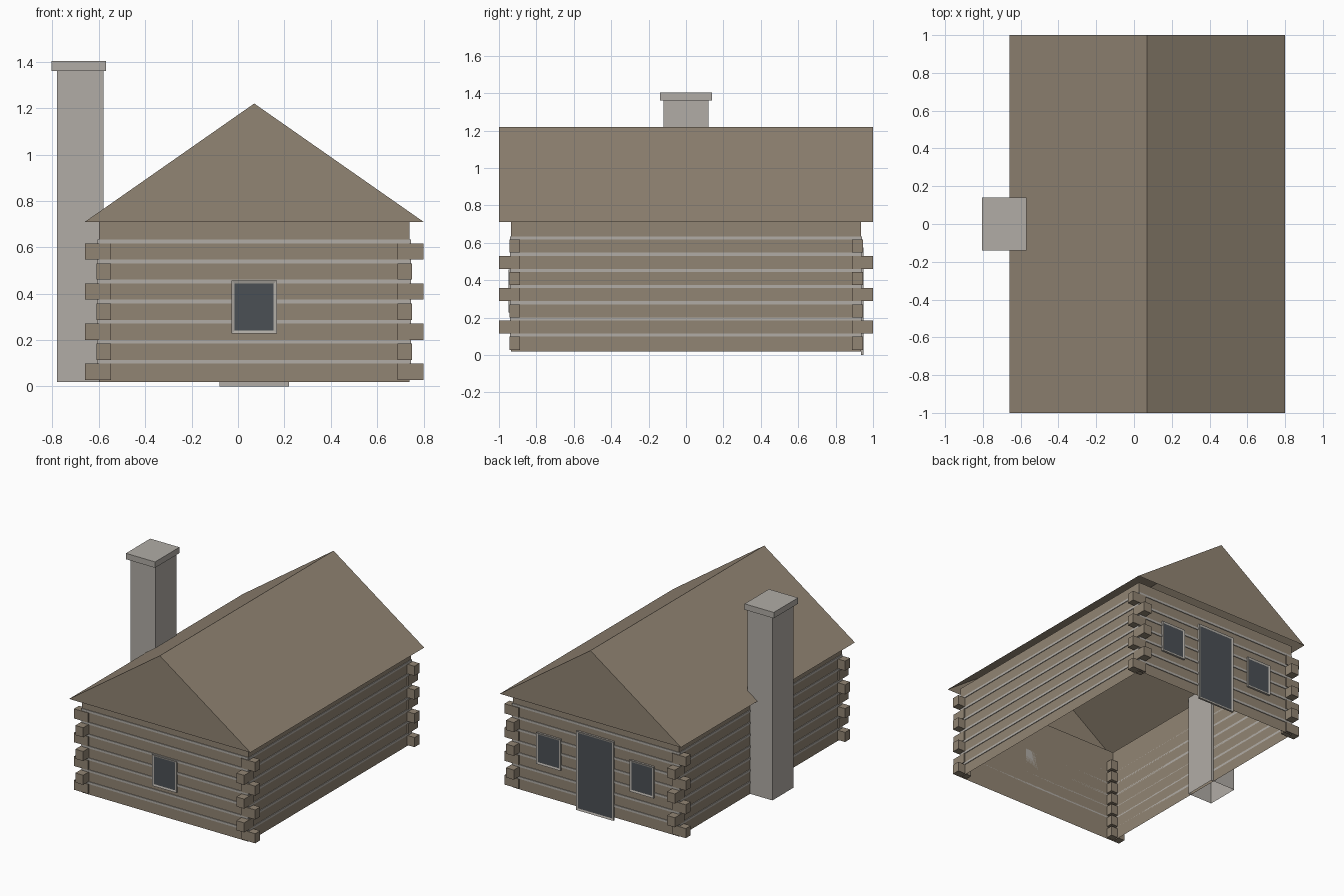
import bpy
import bmesh
from mathutils import Vector

if "Cube" in bpy.data.objects:
    bpy.data.objects.remove(bpy.data.objects["Cube"], do_unlink=True)


def make_material(name, rgb):
    m = bpy.data.materials.new(name)
    m.use_nodes = True
    color = (*rgb, 1)
    m.diffuse_color = color
    m.node_tree.nodes["Principled BSDF"].inputs["Base Color"].default_value = color
    return m


wood = make_material("brown wood", (0.285, 0.232, 0.172))
stone = make_material("pale grey", (0.44, 0.415, 0.38))
glass = make_material("dark glass", (0.07, 0.08, 0.09))

MID = 0.07           # centre of the house across its width
HALF_X, HALF_Y = 0.67, 0.935
BASE, EAVE, RIDGE = 0.02, 0.71, 1.22
ROOF_X, ROOF_Y = 0.73, 1.0
LOG_STEP, LOG_H = 0.0865, 0.07


def finish(bm, name, *mats):
    mesh = bpy.data.meshes.new(name)
    bm.to_mesh(mesh)
    bm.free()
    ob = bpy.data.objects.new(name, mesh)
    for m in mats:
        mesh.materials.append(m)
    bpy.context.collection.objects.link(ob)
    return ob


def add_box(bm, x, y, z, open_sides=()):
    """Box between (min, max) pairs; open_sides lists z directions left open."""
    verts = bmesh.ops.create_cube(bm, size=1)["verts"]
    for v in verts:
        v.co = Vector([(a + b) / 2 + c * abs(b - a)
                       for (a, b), c in zip((x, y, z), v.co)])
    faces = list({f for v in verts for f in v.link_faces})
    bm.normal_update()
    gone = [f for f in faces if any(f.normal.z * s > 0.9 for s in open_sides)]
    if gone:
        bmesh.ops.delete(bm, geom=gone, context="FACES")
    return [f for f in faces if f.is_valid]


def box(name, mat, *args, **kw):
    bm = bmesh.new()
    add_box(bm, *args, **kw)
    return finish(bm, name, mat)


# Hollow walls, open above and below
box("walls", wood, (MID - HALF_X, MID + HALF_X), (-HALF_Y, HALF_Y),
    (BASE, EAVE), open_sides=(-1, 1))

# Open-bottomed gable roof: two slopes and two gable triangles
bm = bmesh.new()
ends = []
for y in (-ROOF_Y, ROOF_Y):
    tri = [bm.verts.new(p) for p in ((MID - ROOF_X, y, EAVE),
                                     (MID + ROOF_X, y, EAVE), (MID, y, RIDGE))]
    bm.faces.new(tri)
    ends.append(tri)
for a, b in ((0, 2), (2, 1)):
    bm.faces.new((ends[0][a], ends[0][b], ends[1][b], ends[1][a]))
bmesh.ops.recalc_face_normals(bm, faces=bm.faces)
finish(bm, "roof", wood)

# Crossed log ends at the corners, alternating direction with each course
bm = bmesh.new()
for i in range(7):
    z0 = 0.028 + i * LOG_STEP
    along_x = i % 2 == 0
    out_x, out_y = (0.73, 0.945) if along_x else (0.68, 1.0)
    for sx in (-1, 1):
        for sy in (-1, 1):
            add_box(bm, sorted((MID + sx * 0.617, MID + sx * out_x)),
                    sorted((sy * 0.888, sy * out_y)), (z0, z0 + LOG_H))
finish(bm, "log_ends", wood)

# Pale filling strips between the log courses, on all four walls
bm = bmesh.new()
for i in range(7):
    z0 = 0.028 + LOG_H + i * LOG_STEP
    strip = (z0, z0 + LOG_STEP - LOG_H)
    for s in (-1, 1):
        add_box(bm, (MID - HALF_X, MID + HALF_X),
                sorted((s * HALF_Y, s * (HALF_Y + 0.005))), strip)
        add_box(bm, sorted((MID + s * HALF_X, MID + s * (HALF_X + 0.005))),
                (-HALF_Y, HALF_Y), strip)
finish(bm, "chinking", stone)


# Framed openings with a pane inset into the outward face
def framed(name, side, cx, width, z):
    bm = bmesh.new()
    faces = add_box(bm, (cx - width / 2, cx + width / 2),
                    sorted((side * HALF_Y, side * (HALF_Y + 0.014))), z)
    pane = [f for f in faces if f.normal.y * side > 0.9]
    bmesh.ops.inset_region(bm, faces=pane, thickness=0.019, depth=-0.004)
    for f in pane:
        f.material_index = 1
    finish(bm, name, stone, glass)


framed("front_window", -1, MID, 0.195, (0.228, 0.457))
framed("back_door", 1, MID, 0.30, (0.0, 0.575))
framed("back_left_window", 1, MID + 0.375, 0.195, (0.25, 0.478))
framed("back_right_window", 1, MID - 0.375, 0.195, (0.25, 0.478))

# Chimney shaft, open below, with a wider cap
box("chimney", stone, (-0.78, -0.58), (-0.12, 0.12), (BASE, 1.36), open_sides=(-1,))
box("chimney_cap", stone, (-0.805, -0.57), (-0.14, 0.14), (1.36, 1.403))
